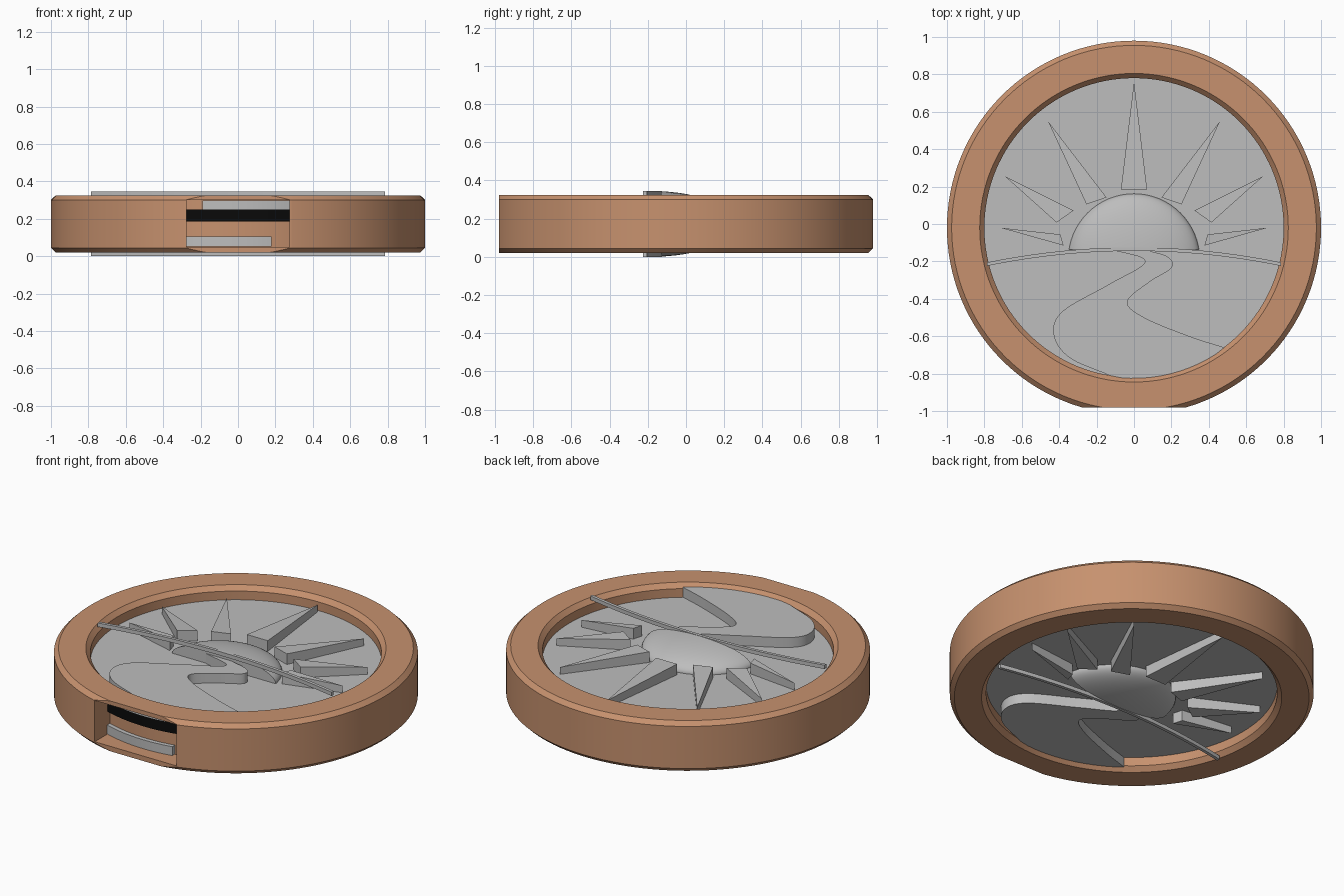
import bpy, bmesh, math
from mathutils import Matrix, Vector

if "Cube" in bpy.data.objects:
    bpy.data.objects.remove(bpy.data.objects["Cube"])

MID = 0.1725                      # mid height of the whole medallion
CY = -0.02                        # centre of the round rim in y
FACE = 0.245                      # height of the flat disc face
TURN = (Matrix.Translation((0, 0, MID)) @ Matrix.Rotation(math.pi, 4, 'Y')
        @ Matrix.Translation((0, 0, -MID)))


def material(name, rgb):
    m = bpy.data.materials.new(name)
    m.use_nodes = True
    m.diffuse_color = (*rgb, 1)
    m.node_tree.nodes["Principled BSDF"].inputs["Base Color"].default_value = (*rgb, 1)
    return m


COPPER = material("copper tan", (0.57, 0.285, 0.157))
SILVER = material("silver grey", (0.51, 0.51, 0.51))
BLACK = material("black", (0.003, 0.003, 0.003))


def add(name, bm, mat, matrix=None):
    mesh = bpy.data.meshes.new(name)
    bmesh.ops.recalc_face_normals(bm, faces=bm.faces)
    bm.to_mesh(mesh)
    if matrix:
        mesh.transform(matrix)
    mesh.materials.append(mat)
    ob = bpy.data.objects.new(name, mesh)
    bpy.context.collection.objects.link(ob)
    return ob


def smooth(ob):
    bpy.ops.object.select_all(action='DESELECT')
    ob.select_set(True)
    bpy.context.view_layer.objects.active = ob
    bpy.ops.object.shade_smooth_by_angle(angle=math.radians(30))


def both_sides(name, bm, mat):
    """Place a relief on the top face and its half-turned twin below."""
    smooth(add("top_" + name, bm, mat))
    smooth(add("bottom_" + name, bm, mat, TURN))


def prism(outline, low, high):
    """Upright prism; high is one height or one height per corner."""
    bm = bmesh.new()
    n = len(outline)
    tops = high if isinstance(high, list) else [high] * n
    a = [bm.verts.new((x, y, low)) for x, y in outline]
    b = [bm.verts.new((x, y, t)) for (x, y), t in zip(outline, tops)]
    bm.faces.new(a)
    bm.faces.new(b)
    for i in range(n):
        j = (i + 1) % n
        bm.faces.new((a[i], a[j], b[j], b[i]))
    return bm


def arc(r, a0, a1, n):
    return [(r * math.cos(a0 + (a1 - a0) * i / n),
             CY + r * math.sin(a0 + (a1 - a0) * i / n)) for i in range(n + 1)]


def front_arc(r, x0, x1, n=24):
    return arc(r, -math.pi / 2 + math.asin(x0 / r), -math.pi / 2 + math.asin(x1 / r), n)


def spline(points, steps=8):
    """Smooth path through the points."""
    p = [Vector(q) for q in points]
    p = [2 * p[0] - p[1]] + p + [2 * p[-1] - p[-2]]
    out = []
    for a, b, c, d in zip(p, p[1:], p[2:], p[3:]):
        for i in range(steps):
            t = i / steps
            out.append(tuple(0.5 * (2 * b + (c - a) * t + (2 * a - 5 * b + 4 * c - d) * t * t
                                    + (3 * b - a - 3 * c + d) * t ** 3)))
    return out + [tuple(p[-2])]


def cut(ob, cutter):
    mod = ob.modifiers.new("cut", 'BOOLEAN')
    mod.operation = 'DIFFERENCE'
    mod.solver = 'EXACT'
    mod.object = cutter
    cutter.hide_render = True
    bpy.context.view_layer.objects.active = ob
    bpy.ops.object.modifier_apply(modifier=mod.name)
    bpy.data.objects.remove(cutter)


# Outer rim: chamfered profile turned round the axis
half = [(0.8, 0.125), (0.825, 0.1525), (0.975, 0.1525), (1.0, 0.128)]
profile = half + [(r, -h) for r, h in reversed(half)]
bm = bmesh.new()
SEG = 128
rings = [[bm.verts.new((r * math.cos(2 * math.pi * i / SEG),
                        CY + r * math.sin(2 * math.pi * i / SEG), MID + h))
          for r, h in profile] for i in range(SEG)]
for i in range(SEG):
    a, b = rings[i], rings[(i + 1) % SEG]
    for k in range(len(profile)):
        m = (k + 1) % len(profile)
        bm.faces.new((a[k], b[k], b[m], a[m]))
rim = add("outer_rim", bm, COPPER)

# Flat on the front of the rim, with a recessed slot
flat = [(-0.6, -0.98), (0.6, -0.98), (0.6, -1.3), (-0.6, -1.3)]
cut(rim, add("flat_cutter", prism(flat, -0.2, 0.6), COPPER))
slot = front_arc(0.86, -0.275, 0.275) + [(0.275, -1.2), (-0.275, -1.2)]
cut(rim, add("slot_cutter", prism(slot, 0.05, 0.3), COPPER))
smooth(rim)


# Bands lying inside the slot
def band(name, r, x0, x1, z0, z1, mat):
    outline = front_arc(r, x0, x1) + front_arc(0.84, x1, x0)
    smooth(add(name, prism(outline, z0, z1), mat))


band("upper_slot_band", 0.885, -0.19, 0.275, 0.25, 0.297, SILVER)
band("lower_slot_band", 0.885, -0.275, 0.18, 0.052, 0.106, SILVER)
band("black_slot_band", 0.88, -0.275, 0.275, 0.185, 0.25, BLACK)

# Central disc
disc = prism(arc(0.81, 0, 2 * math.pi, 96)[:-1], 2 * MID - FACE, FACE)
smooth(add("central_disc", disc, SILVER))

# Half sun: flattened ball trimmed at the horizon
bm = bmesh.new()
bmesh.ops.create_uvsphere(bm, u_segments=64, v_segments=32, radius=1)
bmesh.ops.transform(bm, verts=bm.verts, matrix=Matrix.Translation((0, -0.19, FACE))
                    @ Matrix.Diagonal((0.352, 0.352, 0.1, 1)))
for co, no in (((0, -0.135, 0), (0, -1, 0)), ((0, 0, FACE - 0.01), (0, 0, -1))):
    res = bmesh.ops.bisect_plane(bm, geom=bm.verts[:] + bm.edges[:] + bm.faces[:],
                                 plane_co=co, plane_no=no, clear_outer=True)
    edges = [e for e in res["geom_cut"] if isinstance(e, bmesh.types.BMEdge)]
    bmesh.ops.holes_fill(bm, edges=edges, sides=0)
both_sides("sun", bm, SILVER)

# Sun rays: tip, then two base corners
rays = [((0, 0.76), (-0.07, 0.185), (0.07, 0.185)),
        ((0.46, 0.55), (0.147, 0.142), (0.254, 0.105)),
        ((0.69, 0.255), (0.323, 0.072), (0.414, 0.008)),
        ((0.715, -0.02), (0.393, -0.056), (0.377, -0.115))]
for n, ray in enumerate(rays):
    for side, label in ((1, "left"), (-1, "right")):
        if n == 0 and side < 0:
            continue
        corners = [(x * side, y) for x, y in ray]
        name = f"{label}_ray_{n}" if n else "middle_ray"
        both_sides(name, prism(corners, FACE - 0.01, [0.288, 0.31, 0.31]), SILVER)


# Horizon rail: thin bowed strip
def bow(x, y):
    return (x, y - 0.13 * x * x)


xs = [-0.785 + 1.57 * i / 32 for i in range(33)]
outline = [bow(x, -0.125) for x in xs] + [bow(x, -0.144) for x in reversed(xs)]
both_sides("horizon_rail", prism(outline, 0.322, 0.345), SILVER)

# Winding raised road that ends against the rim
left_edge = spline([(-0.12, -0.137), (0.06, -0.2), (-0.13, -0.32), (-0.38, -0.465),
                    (-0.43, -0.59), (-0.345, -0.715), (-0.13, -0.81)])
right_edge = spline([(0.055, -0.137), (0.18, -0.175), (0.2, -0.235), (0.083, -0.31),
                     (-0.035, -0.415), (0.055, -0.5), (0.296, -0.6), (0.483, -0.66)])
rim_edge = arc(0.805, math.radians(-99), math.radians(-53), 12)[1:-1]
both_sides("road", prism(left_edge + rim_edge + right_edge[::-1], FACE - 0.01, 0.305), SILVER)
